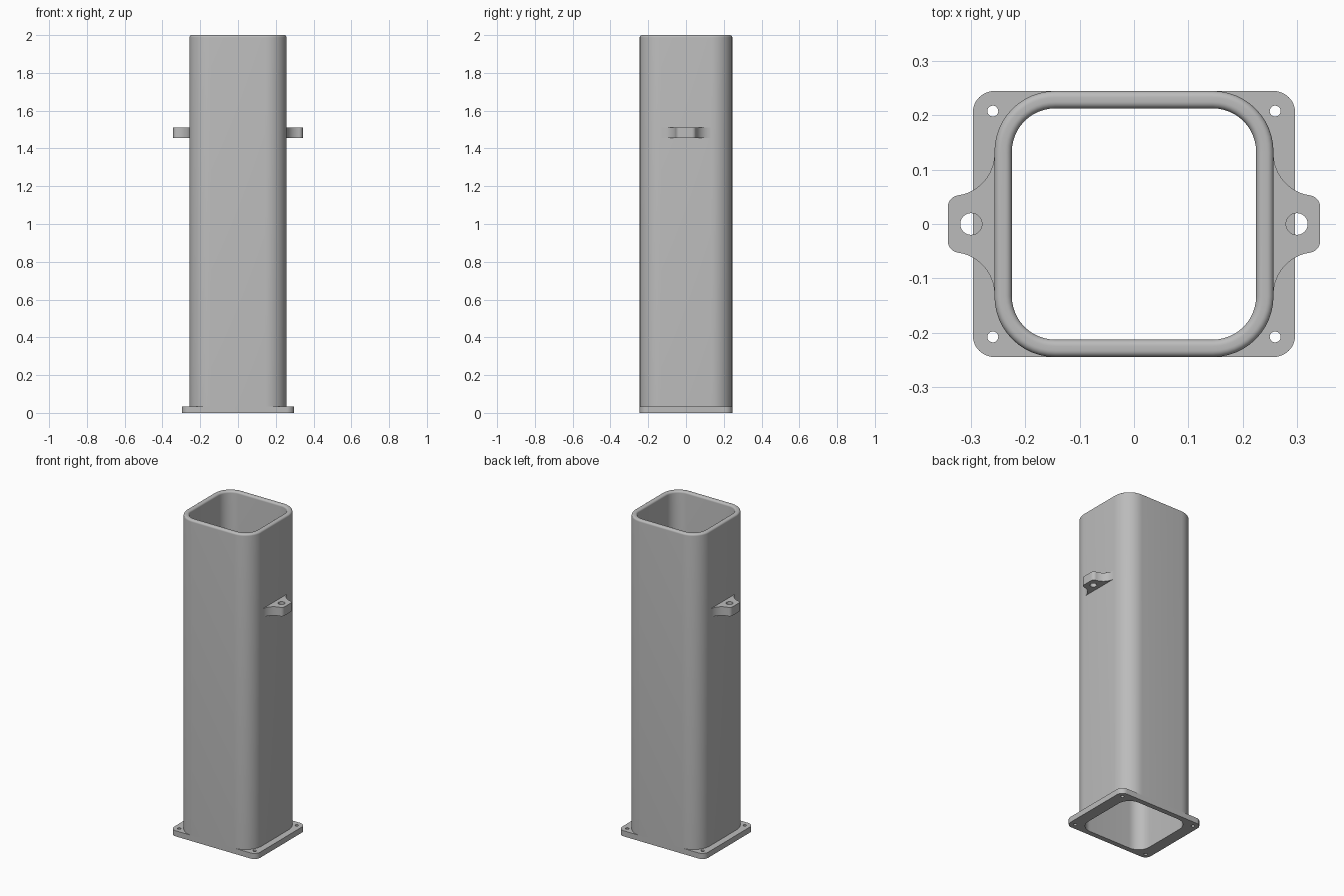
import bpy, bmesh, math

if "Cube" in bpy.data.objects:
    bpy.data.objects.remove(bpy.data.objects["Cube"])

grey = bpy.data.materials.new("plain grey")
grey.diffuse_color = (0.5, 0.5, 0.5, 1)
grey.use_nodes = True
grey.node_tree.nodes["Principled BSDF"].inputs["Base Color"].default_value = grey.diffuse_color


def arc(cx, cy, r, a0, a1, n):
    """Points along an arc, angles in degrees."""
    angles = [math.radians(a0 + (a1 - a0) * i / n) for i in range(n + 1)]
    return [(cx + r * math.cos(a), cy + r * math.sin(a)) for a in angles]


def rounded_rect(hx, hy, r, n=12):
    pts = []
    for sx, sy, a in ((1, 1, 0), (-1, 1, 90), (-1, -1, 180), (1, -1, 270)):
        pts += arc(sx * (hx - r), sy * (hy - r), r, a, a + 90, n)
    return pts


def circle(cx, cy, r, n=32):
    return arc(cx, cy, r, 0, 360, n)[:-1]


def finish(bm, name):
    bmesh.ops.recalc_face_normals(bm, faces=bm.faces[:])
    mesh = bpy.data.meshes.new(name)
    bm.to_mesh(mesh)
    bm.free()
    mesh.materials.append(grey)
    ob = bpy.data.objects.new(name, mesh)
    bpy.context.collection.objects.link(ob)
    bpy.ops.object.select_all(action='DESELECT')
    ob.select_set(True)
    bpy.context.view_layer.objects.active = ob
    bpy.ops.object.shade_smooth_by_angle(angle=math.radians(30))
    return ob


def plate(name, loops, z0, z1):
    """Flat plate: first loop is the outline, the others are holes."""
    bm = bmesh.new()
    for loop in loops:
        vs = [bm.verts.new((x, y, z0)) for x, y in loop]
        for i, v in enumerate(vs):
            bm.edges.new((vs[i - 1], v))
    bmesh.ops.triangle_fill(bm, use_beauty=True, edges=bm.edges[:], normal=(0, 0, 1))
    ext = bmesh.ops.extrude_face_region(bm, geom=bm.faces[:], use_keep_orig=True)
    top = [g for g in ext["geom"] if isinstance(g, bmesh.types.BMVert)]
    bmesh.ops.translate(bm, verts=top, vec=(0, 0, z1 - z0))
    return finish(bm, name)


# Main tube: rounded-rectangle rings lofted up the outside, over the rim, down the inside
HX, HY, R, WALL = 0.257, 0.245, 0.112, 0.032
FLANGE, TOP, RIM = 0.035, 2.0, 0.012
section = [(0, FLANGE)]
section += [(RIM + x, z) for x, z in arc(0, TOP - RIM, RIM, 180, 90, 6)]
section += [(WALL - RIM + x, z) for x, z in arc(0, TOP - RIM, RIM, 90, 0, 6)]
section += [(WALL, FLANGE)]
bm = bmesh.new()
rings = [[bm.verts.new((x, y, z)) for x, y in rounded_rect(HX - d, HY - d, R - d)]
         for d, z in section]
for a, b in zip(rings, rings[1:]):
    for i in range(len(a)):
        bm.faces.new((a[i - 1], a[i], b[i], b[i - 1]))
finish(bm, "tube")

# Base flange with the tube opening and four screw holes
holes = [circle(sx * 0.26, sy * 0.208, 0.01) for sx in (-1, 1) for sy in (-1, 1)]
bore = rounded_rect(HX - WALL, HY - WALL, R - WALL)
plate("base_flange", [rounded_rect(0.297, HY, 0.04)] + [bore] + holes, 0, FLANGE)

# Side ears: concave flare from the wall, rounded tip, one hole each
half = [(HX - 0.01, 0.13)] + arc(0.335, 0.13, 0.078, 180, 260, 14)
half += arc(0.321, 0.031, 0.022, 80, 0, 8)
outline = half + [(x, -y) for x, y in reversed(half)]
for side, s in (("right", 1), ("left", -1)):
    plate(side + "_ear", [[(s * x, y) for x, y in outline], circle(s * 0.3, 0, 0.02)],
          1.455, 1.51)
